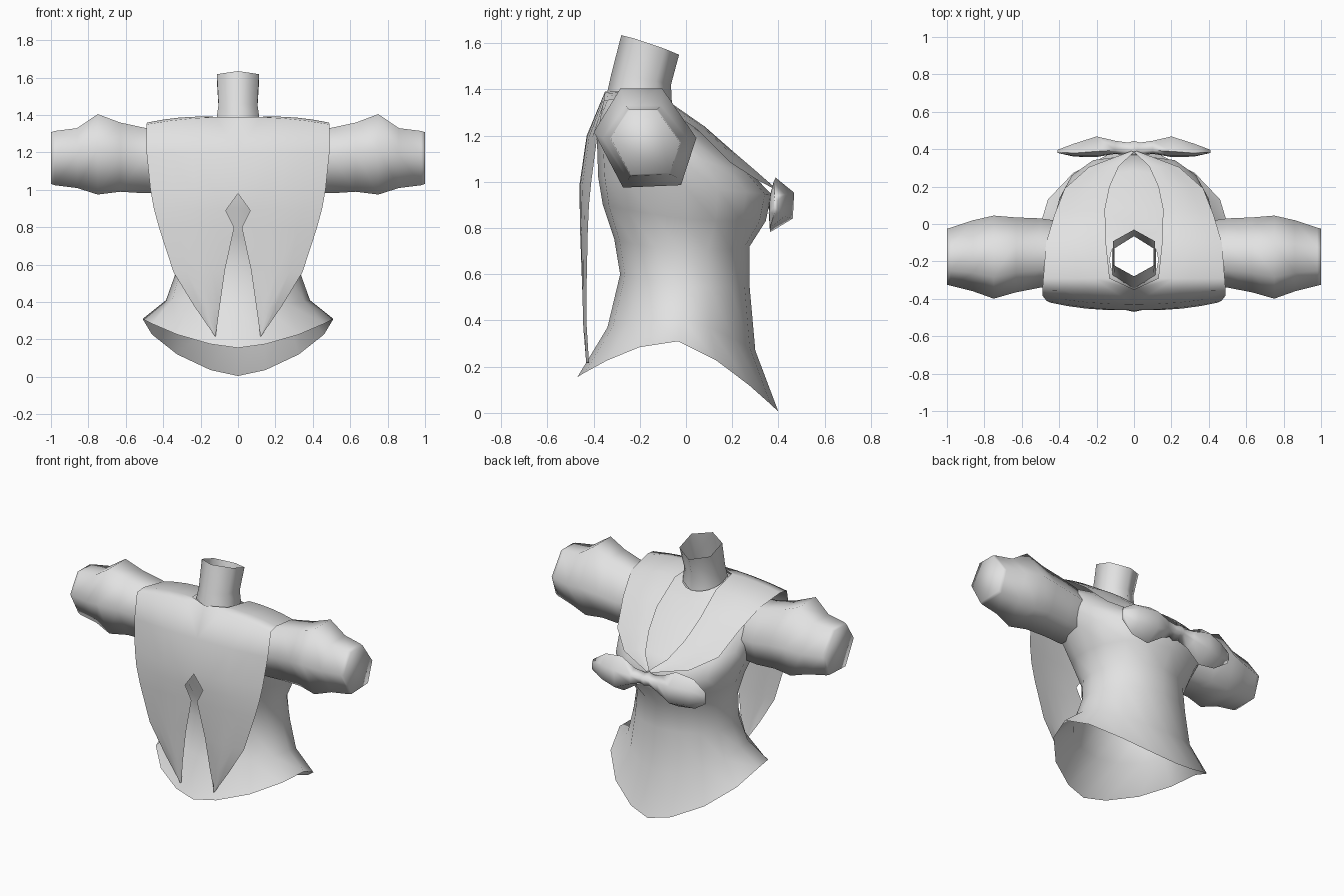
import bpy, math

cloth = bpy.data.materials.new("white_cloth")
cloth.diffuse_color = (0.76, 0.76, 0.76, 1)


def make(name, verts, faces, mirror=False, angle=70):
    me = bpy.data.meshes.new(name)
    me.from_pydata(verts, [], faces)
    me.materials.append(cloth)
    ob = bpy.data.objects.new(name, me)
    bpy.context.collection.objects.link(ob)
    bpy.context.view_layer.objects.active = ob
    ob.select_set(True)
    bpy.ops.object.mode_set(mode='EDIT')
    bpy.ops.mesh.select_all(action='SELECT')
    bpy.ops.mesh.remove_doubles(threshold=0.002)
    bpy.ops.mesh.normals_make_consistent(inside=False)
    bpy.ops.object.mode_set(mode='OBJECT')
    bpy.ops.object.shade_smooth_by_angle(angle=math.radians(angle))
    ob.select_set(False)
    if mirror:
        m = ob.modifiers.new("mirror", 'MIRROR')
        m.merge_threshold = 0.002
    return ob


def loft(name, rings, caps=(), **kw):
    """Skin a list of equal closed rings; caps lists ring indices to fill."""
    n = len(rings[0])
    verts = [p for r in rings for p in r]
    faces = [(i * n + j, i * n + (j + 1) % n, (i + 1) * n + (j + 1) % n, (i + 1) * n + j)
             for i in range(len(rings) - 1) for j in range(n)]
    for c in caps:
        faces.append(tuple(c * n + j for j in range(n)))
    return make(name, verts, faces, **kw)


def body_ring(n, rx, yb, yf, zb, zs, zf, p=1.0):
    """Oval ring whose height varies between back, side and front; p squares or pinches it."""
    out = []
    for j in range(n):
        s, c = math.sin(2 * math.pi * j / n), math.cos(2 * math.pi * j / n)
        out.append((math.copysign(rx * abs(s) ** p, s), (yf + yb) / 2 + (yf - yb) / 2 * c,
                    zs + (zf - zb) / 2 * c + ((zf + zb) / 2 - zs) * abs(c) ** 1.5))
    return out


# six-sided (y, z) outlines of the sleeves and the bow
SLEEVE = [(1, 0), (0.33, 1), (-0.48, 1), (-1, 0.12), (-0.43, -1), (0.7, -0.95)]
BOW = [(1, 0.45), (-0.45, 1), (-0.9, 0.35), (-1, -0.3), (-0.9, -1), (0.9, -0.5)]


def cross_ring(shape, x, cy, cz, ry, rz):
    """Outline scaled and placed across the x axis."""
    return [(x, cy + ry * y, cz + rz * z) for y, z in shape]


# torso: radius, back y, front y, then back, side and front heights
loft("torso", [body_ring(16, *r) for r in [
    (0.51, -0.47, 0.40, 0.155, 0.31, 0.005, 1.3),
    (0.385, -0.34, 0.30, 0.37, 0.41, 0.27, 1.1),
    (0.335, -0.285, 0.275, 0.60, 0.55, 0.55),
    (0.315, -0.31, 0.275, 0.75, 0.70, 0.72),
    (0.355, -0.36, 0.345, 0.90, 0.84, 0.83, 0.8),
    (0.42, -0.38, 0.37, 1.02, 0.98, 0.945, 0.68),
    (0.445, -0.385, 0.285, 1.17, 1.12, 1.035, 0.9),
    (0.45, -0.385, 0.09, 1.29, 1.26, 1.20),
    (0.39, -0.35, -0.02, 1.36, 1.33, 1.285),
    (0.13, -0.325, -0.06, 1.38, 1.37, 1.335)]])

# neck tube, open at the top
loft("neck", [body_ring(6, *r) for r in [
    (0.135, -0.345, -0.06, 1.37, 1.36, 1.32),
    (0.12, -0.325, -0.065, 1.46, 1.45, 1.42),
    (0.13, -0.28, -0.03, 1.635, 1.60, 1.55)]], angle=100)

# sleeves
loft("sleeves", [cross_ring(SLEEVE, *r) for r in [
    (0.36, -0.17, 1.15, 0.18, 0.165),
    (0.50, -0.155, 1.157, 0.185, 0.175),
    (0.63, -0.165, 1.175, 0.20, 0.185),
    (0.75, -0.177, 1.19, 0.222, 0.215),
    (0.86, -0.17, 1.17, 0.19, 0.16),
    (0.98, -0.175, 1.17, 0.155, 0.145),
    (1.00, -0.175, 1.17, 0.15, 0.138)]], caps=(6,), mirror=True, angle=180)

# sailor collar: inner and outer edge points, from back tip over shoulder to chest
edges = [
    ((0.12, -0.42, 0.215), (0.125, -0.42, 0.22)),
    ((0.10, -0.435, 0.36), (0.235, -0.43, 0.38)),
    ((0.07, -0.445, 0.57), (0.345, -0.43, 0.56)),
    ((0.02, -0.458, 0.80), (0.42, -0.425, 0.79)),
    ((0.065, -0.46, 0.89), (0.45, -0.42, 0.90)),
    ((0.0, -0.462, 0.98), (0.468, -0.41, 1.00)),
    ((0.0, -0.43, 1.20), (0.488, -0.385, 1.19)),
    ((0.0, -0.35, 1.39), (0.49, -0.355, 1.35)),
    ((0.13, -0.29, 1.39), (0.485, -0.29, 1.36)),
    ((0.15, -0.10, 1.365), (0.47, -0.10, 1.33)),
    ((0.155, 0.08, 1.24), (0.425, 0.05, 1.225)),
    ((0.13, 0.20, 1.135), (0.37, 0.19, 1.085)),
    ((0.08, 0.31, 1.04), (0.24, 0.305, 1.01)),
    ((0.0, 0.385, 0.975), (0.015, 0.39, 0.965)),
]
cols = 5
verts = []
for i, (a, b) in enumerate(edges):
    for k in range(cols):
        t = k / (cols - 1)
        p = [a[d] + (b[d] - a[d]) * t for d in range(3)]
        bulge = 4 * t * (1 - t) * 0.012
        if i < 7:
            p[1] -= bulge          # back panel rounds backwards
        elif i < 13:
            p[2] += bulge          # shoulders and lapels round upwards
        verts.append(tuple(p))
faces = [(i * cols + k, i * cols + k + 1, (i + 1) * cols + k + 1, (i + 1) * cols + k)
         for i in range(len(edges) - 1) for k in range(cols - 1)]
make("sailor_collar", verts, faces, mirror=True, angle=100)

# chest bow: pinched at the knot, wide lobes, pointed ends
half = [(0.03, 0.40, 0.92, 0.035, 0.035),
        (0.10, 0.41, 0.91, 0.035, 0.06),
        (0.20, 0.413, 0.90, 0.055, 0.118),
        (0.32, 0.395, 0.90, 0.035, 0.10),
        (0.41, 0.388, 0.90, 0.008, 0.04)]
rings = [(-x, *r) for x, *r in reversed(half)] + [(0, 0.40, 0.92, 0.045, 0.045)] + half
loft("chest_bow", [cross_ring(BOW, *r) for r in rings],
     caps=(0, len(rings) - 1), angle=100)
